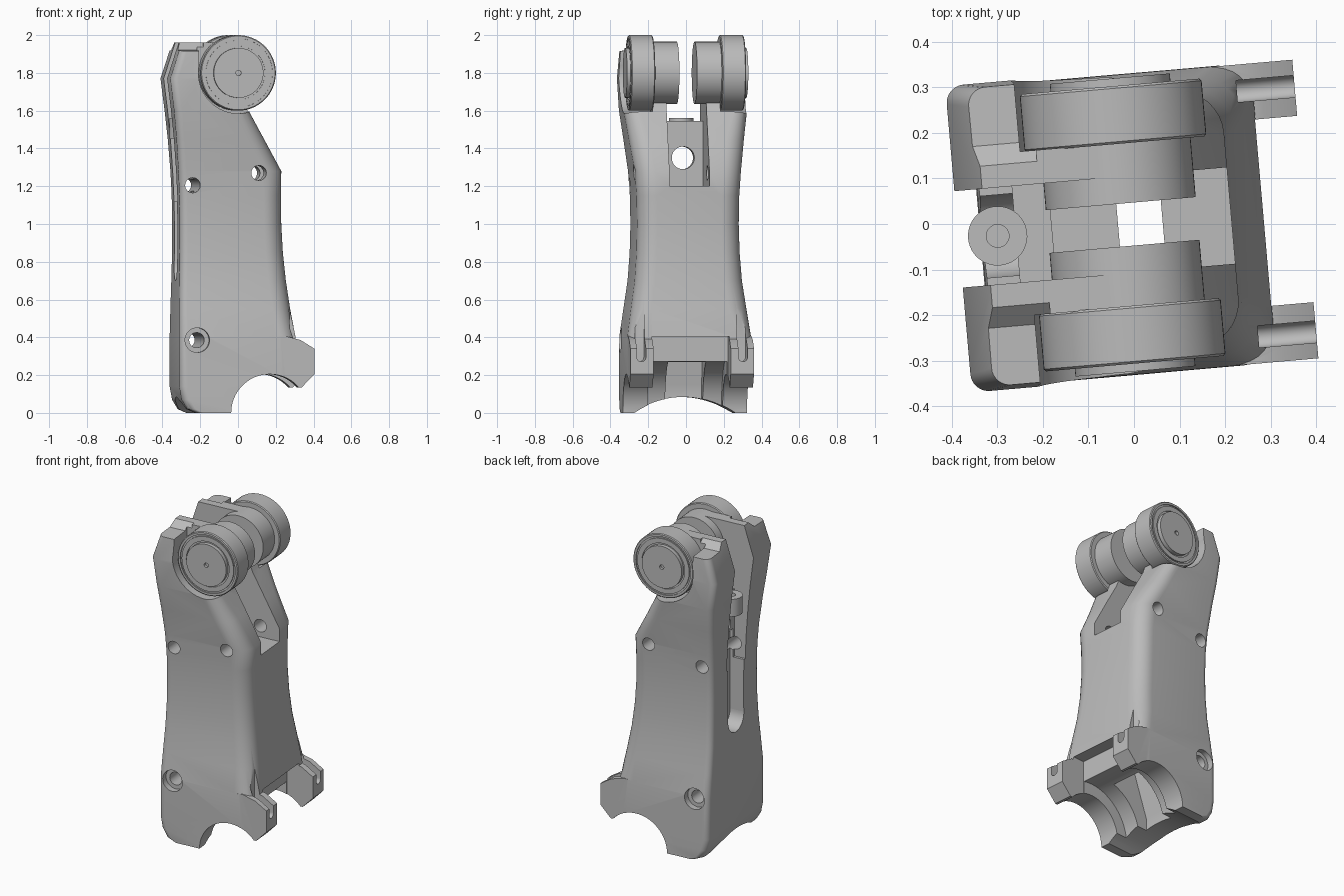
import bpy, bmesh, math
from mathutils import Matrix, Vector

cube = bpy.data.objects.get("Cube")
if cube:
    bpy.data.objects.remove(cube, do_unlink=True)

grey = bpy.data.materials.new("machined grey")
grey.use_nodes = True
COLOUR = (0.5, 0.5, 0.5, 1)
grey.diffuse_color = COLOUR
grey.node_tree.nodes["Principled BSDF"].inputs["Base Color"].default_value = COLOUR

TURN = Matrix.Rotation(math.radians(5), 4, "Z")
PIVOT_X, PIVOT_Z = -0.025, 1.8
HUB_X = 0.14


def make(name, bm):
    bmesh.ops.recalc_face_normals(bm, faces=bm.faces)
    mesh = bpy.data.meshes.new(name)
    bm.to_mesh(mesh)
    bm.free()
    mesh.materials.append(grey)
    ob = bpy.data.objects.new(name, mesh)
    bpy.context.collection.objects.link(ob)
    return ob


def box(x0, x1, y0, y1, z0, z1):
    bm = bmesh.new()
    size = Vector((x1 - x0, y1 - y0, z1 - z0))
    mid = Vector((x0 + x1, y0 + y1, z0 + z1)) / 2
    bmesh.ops.create_cube(bm, size=1, matrix=Matrix.Translation(mid) @ Matrix.Diagonal(size).to_4x4())
    return make("cutter", bm)


def rod(axis, centre, r, length, sides=48):
    turn = {"X": Matrix.Rotation(math.pi / 2, 4, "Y"),
            "Y": Matrix.Rotation(-math.pi / 2, 4, "X"), "Z": Matrix.Identity(4)}[axis]
    bm = bmesh.new()
    bmesh.ops.create_cone(bm, cap_ends=True, segments=sides, radius1=r, radius2=r, depth=length,
                          matrix=Matrix.Translation(centre) @ turn)
    return make("cutter", bm)


def loft(name, rings):
    bm = bmesh.new()
    loops = [[bm.verts.new(p) for p in ring] for ring in rings]
    n = len(loops[0])
    for a, b in zip(loops, loops[1:]):
        for i in range(n):
            j = (i + 1) % n
            bm.faces.new((a[i], a[j], b[j], b[i]))
    bm.faces.new(loops[0])
    bm.faces.new(loops[-1])
    return make(name, bm)


def side_prism(name, outline, y0, y1):
    # Side outline in x and z, extruded across y
    return loft(name, [[(x, y, z) for x, z in outline] for y in (y0, y1)])


def rounded_section(z, x0, x1, half, back_r, front_r):
    # Rounded rectangle with separate radii on its two x ends
    ring = []
    corners = ((x1, 1, 1, front_r, 0), (x0, -1, 1, back_r, 90),
               (x0, -1, -1, back_r, 180), (x1, 1, -1, front_r, 270))
    for x, sx, sy, r, start in corners:
        for k in range(9):
            a = math.radians(start + k * 90 / 8)
            ring.append((x - sx * r + r * math.cos(a), sy * (half - r) + r * math.sin(a), z))
    return ring


def combine(ob, tool, operation="DIFFERENCE"):
    mod = ob.modifiers.new("shape", "BOOLEAN")
    mod.operation = operation
    mod.solver = "EXACT"
    mod.object = tool
    bpy.context.view_layer.objects.active = ob
    bpy.ops.object.modifier_apply(modifier=mod.name)
    bpy.data.objects.remove(tool, do_unlink=True)


def finish(ob):
    ob.data.transform(TURN)
    bpy.ops.object.select_all(action="DESELECT")
    ob.select_set(True)
    bpy.context.view_layer.objects.active = ob
    bpy.ops.object.shade_smooth_by_angle(angle=math.radians(32))


# Waisted leg housing
sections = [
    (0.0, -0.25, 0.26, 0.33, 0.04, 0.05), (0.02, -0.295, 0.27, 0.33, 0.04, 0.05),
    (0.07, -0.325, 0.28, 0.33, 0.04, 0.06), (0.14, -0.338, 0.285, 0.33, 0.04, 0.07),
    (0.4, -0.338, 0.285, 0.329, 0.04, 0.09), (0.55, -0.336, 0.259, 0.307, 0.04, 0.1),
    (0.7, -0.333, 0.238, 0.285, 0.04, 0.1), (0.85, -0.33, 0.223, 0.274, 0.04, 0.1),
    (1.0, -0.33, 0.215, 0.27, 0.04, 0.1), (1.15, -0.332, 0.214, 0.273, 0.04, 0.1),
    (1.28, -0.338, 0.214, 0.282, 0.04, 0.1), (1.45, -0.35, 0.12, 0.306, 0.04, 0.1),
    (1.6, -0.365, 0.035, 0.328, 0.04, 0.08), (1.77, -0.386, -0.03, 0.337, 0.04, 0.05),
    (1.96, -0.325, -0.06, 0.325, 0.04, 0.05),
]
housing = loft("leg_housing", [rounded_section(*s) for s in sections])

# Forked clamp arms at the foot
arm = [(0, 0.2), (0, 0.39), (0.12, 0.4), (0.22, 0.408), (0.305, 0.385), (0.377, 0.34),
       (0.377, 0.205), (0.31, 0.135), (0.2, 0.135)]
for s in (-1, 1):
    combine(housing, side_prism("clamp_arm", arm, s * 0.205, s * 0.3285), "UNION")

# Foot: hub bore, wider wheel pocket, undercut between the arms and arched underside
combine(housing, rod("Y", (HUB_X, 0, 0), 0.205, 2, sides=64))
combine(housing, rod("Y", (HUB_X, 0, 0), 0.28, 0.4, sides=64))
combine(housing, box(0.205, 0.5, -0.205, 0.205, -0.1, 0.405))
combine(housing, rod("X", (0, 0, -0.386), 0.47, 2, sides=96))

# Central shaft, fork gap and rear slot
shaft = [(-0.2, -0.1), (-0.2, 0.15), (-0.035, 0.6), (-0.035, 1.3), (0.063, 1.3), (0.063, -0.1)]
combine(housing, side_prism("cutter", shaft, -0.1, 0.1))
combine(housing, box(-0.18, 0.5, -0.106, 0.106, 1.2, 2.2))
combine(housing, box(-0.6, 0.5, -0.106, 0.106, 1.545, 2.2))
combine(housing, box(-0.6, -0.26, -0.106, 0.106, 1.12, 1.6))
combine(housing, box(-0.6, -0.24, -0.09, 0.09, 0.79, 1.3))
combine(housing, rod("X", (-0.42, 0, 0.79), 0.09, 0.36))
combine(housing, rod("X", (-0.3, 0, 1.35), 0.06, 0.5))

# Roller recesses, cheek chamfers, clamp slots and countersinks on both sides
chamfer = [(0.15, 1.99), (0.15, 1.965), (0.2, 1.92), (0.4, 1.915), (0.4, 1.99)]
for s in (-1, 1):
    combine(housing, rod("Y", (PIVOT_X, s * 0.43, PIVOT_Z), 0.215, 0.5, sides=64))
    combine(housing, box(-0.235, 0.2, s * 0.43 - 0.25, s * 0.43 + 0.25, PIVOT_Z, 2.1))
    combine(housing, loft("cutter", [[(x, s * y, z) for y, z in chamfer] for x in (-0.5, -0.2)]))
    combine(housing, box(0.25, 0.5, s * 0.27 - 0.024, s * 0.27 + 0.024, 0.295, 0.6))
    combine(housing, rod("X", (0.375, s * 0.27, 0.295), 0.024, 0.25, sides=24))
    combine(housing, rod("Y", (-0.245, s * 0.35, 0.385), 0.065, 0.12))
# Cross-bolt holes
for x, z in ((0.086, 1.27), (-0.265, 1.205), (-0.245, 0.385)):
    combine(housing, rod("Y", (x, 0, z), 0.04, 2, sides=32))
finish(housing)

# Screw boss in the rear slot
boss = rod("Z", (-0.3, 0, 1.505), 0.065, 0.11)
boss.name = "screw_boss"
combine(boss, rod("Z", (-0.3, 0, 1.56), 0.025, 0.15, sides=24))
finish(boss)

# Pivot rollers with inner spacers and stepped caps
profile = [(0.001, 0.047), (0.165, 0.047), (0.165, 0.178), (0.195, 0.178), (0.2, 0.183),
           (0.2, 0.3), (0.195, 0.305), (0.182, 0.305), (0.182, 0.298), (0.172, 0.298),
           (0.172, 0.305), (0.142, 0.305), (0.142, 0.298), (0.132, 0.298), (0.132, 0.322),
           (0.014, 0.322), (0.014, 0.305), (0.001, 0.305)]
for s, side in ((1, "left"), (-1, "right")):
    rings = []
    for r, y in profile:
        angles = [math.tau * k / 64 for k in range(64)]
        rings.append([(PIVOT_X + r * math.cos(a), s * y, PIVOT_Z + r * math.sin(a)) for a in angles])
    finish(loft("pivot_roller_" + side, rings))
